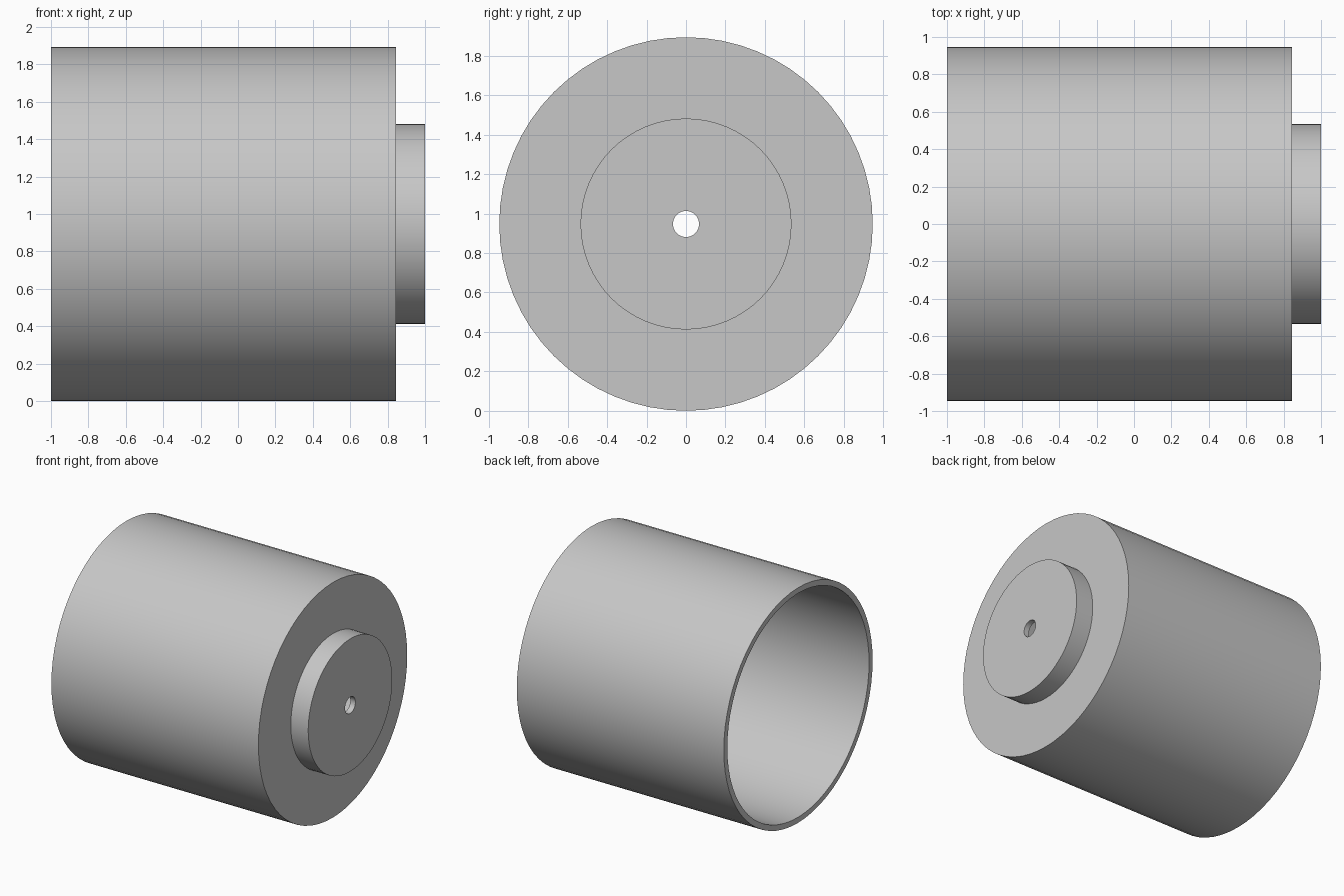
import bpy, bmesh, math
from mathutils import Vector

if "Cube" in bpy.data.objects:
    bpy.data.objects.remove(bpy.data.objects["Cube"], do_unlink=True)

R = 0.947         # outer radius
BOSS = 0.535      # raised disc radius
HOLE = 0.066      # centre hole radius
WALL = 0.045      # shell thickness
STEP = 0.845      # x of the closed end
SIDES = 64

grey = bpy.data.materials.new("light grey")
grey.use_nodes = True
colour = (0.57, 0.57, 0.57, 1)
grey.diffuse_color = colour
grey.node_tree.nodes["Principled BSDF"].inputs["Base Color"].default_value = colour

# Closed cross-section (x, radius) of the stepped hollow cup
outer = [(-1, R), (STEP, R), (STEP, BOSS), (1, BOSS), (1, HOLE)]
inner = [(1 - WALL, HOLE), (1 - WALL, BOSS - WALL), (STEP - WALL, BOSS - WALL),
         (STEP - WALL, R - WALL), (-1, R - WALL)]

# Revolve the cross-section about the x axis
bm = bmesh.new()
verts = [bm.verts.new((x, 0, r)) for x, r in outer + inner]
edges = [bm.edges.new((verts[i - 1], verts[i])) for i in range(len(verts))]
bmesh.ops.spin(bm, geom=verts + edges, cent=(0, 0, 0), axis=(1, 0, 0),
               angle=math.tau, steps=SIDES, use_merge=False)
bmesh.ops.remove_doubles(bm, verts=bm.verts, dist=0.0005)
bmesh.ops.recalc_face_normals(bm, faces=bm.faces)
bmesh.ops.translate(bm, verts=bm.verts, vec=Vector((0, 0, R)))

mesh = bpy.data.meshes.new("hollow_cup")
bm.to_mesh(mesh)
bm.free()
mesh.materials.append(grey)
cup = bpy.data.objects.new("hollow_cup", mesh)
bpy.context.collection.objects.link(cup)

# Smooth round walls, sharp rims
bpy.ops.object.select_all(action="DESELECT")
cup.select_set(True)
bpy.context.view_layer.objects.active = cup
bpy.ops.object.shade_smooth_by_angle(angle=math.radians(30))
